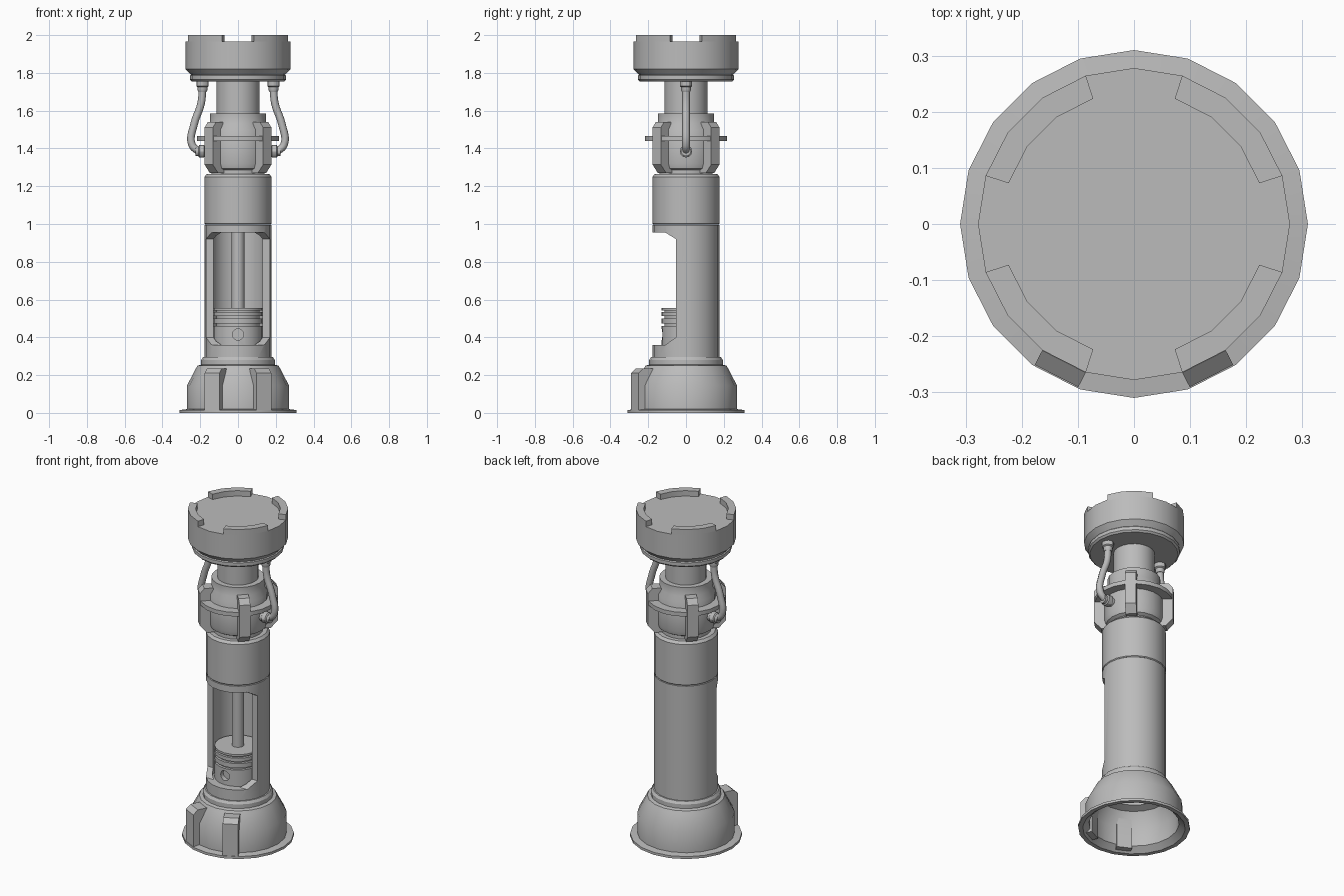
import bpy, bmesh, math
from mathutils import Vector, Matrix

if "Cube" in bpy.data.objects:
    bpy.data.objects.remove(bpy.data.objects["Cube"])

grey = bpy.data.materials.new("plain grey")
grey.diffuse_color = (0.5, 0.5, 0.5, 1)
grey.use_nodes = True
grey.node_tree.nodes["Principled BSDF"].inputs["Base Color"].default_value = grey.diffuse_color
SIDES = 20


def finish(name, bm, angle=30):
    bmesh.ops.recalc_face_normals(bm, faces=bm.faces)
    mesh = bpy.data.meshes.new(name)
    bm.to_mesh(mesh)
    bm.free()
    mesh.materials.append(grey)
    ob = bpy.data.objects.new(name, mesh)
    bpy.context.collection.objects.link(ob)
    smooth(ob, angle)
    return ob


def smooth(ob, angle=30):
    bpy.ops.object.select_all(action='DESELECT')
    ob.select_set(True)
    bpy.context.view_layer.objects.active = ob
    bpy.ops.object.shade_smooth_by_angle(angle=math.radians(angle))


def lathe(name, profile, sides=SIDES, matrix=None):
    """Spin (radius, height) points about z; radius 0 closes on the axis."""
    bm = bmesh.new()
    pts = [bm.verts.new((r, 0, z)) for r, z in profile]
    edges = [bm.edges.new(p) for p in zip(pts, pts[1:])]
    bmesh.ops.spin(bm, geom=pts + edges, cent=(0, 0, 0), axis=(0, 0, 1),
                   angle=math.tau, steps=sides, use_duplicate=False)
    bmesh.ops.remove_doubles(bm, verts=bm.verts, dist=0.0005)
    if matrix:
        bmesh.ops.transform(bm, matrix=matrix, verts=bm.verts)
    return finish(name, bm)


def prism(name, outline, width, azimuth):
    """Extrude an (outward, height) outline sideways, facing the azimuth."""
    bm = bmesh.new()
    face = bm.faces.new([bm.verts.new((r, -width / 2, z)) for r, z in outline])
    ext = bmesh.ops.extrude_face_region(bm, geom=[face])['geom']
    moved = [v for v in ext if isinstance(v, bmesh.types.BMVert)]
    bmesh.ops.translate(bm, vec=(0, width, 0), verts=moved)
    bmesh.ops.rotate(bm, matrix=Matrix.Rotation(math.radians(azimuth), 3, 'Z'),
                     verts=bm.verts)
    return finish(name, bm)


def cut(ob, cutter):
    mod = ob.modifiers.new("cut", 'BOOLEAN')
    mod.operation, mod.object, mod.solver = 'DIFFERENCE', cutter, 'EXACT'
    bpy.ops.object.select_all(action='DESELECT')
    bpy.context.view_layer.objects.active = ob
    ob.select_set(True)
    bpy.ops.object.modifier_apply(modifier=mod.name)
    bpy.data.objects.remove(cutter)
    smooth(ob)


# Hollow foot with thin bottom rim
lathe("foot", [(0, .285), (.16, .285), (.16, .24), (.205, .225), (.25, .14),
               (.25, .03), (.285, 0), (.31, 0), (.31, .015), (.27, .02),
               (.27, .145), (.223, .235), (.215, .25), (.195, .255),
               (.195, .28), (.185, .295), (0, .295)])

# Two front fins on the foot
for side, az in (("left", -117), ("right", -63)):
    prism(side + "_foot_fin", [(.235, .01), (.304, .01), (.304, .21),
                               (.275, .235), (.20, .235), (.235, .16)], .087, az)

# Lower barrel, hollow, with a window cut in the front
barrel = lathe("lower_barrel", [(0, .29), (.177, .29), (.177, .995), (0, .995)])
cavity = lathe("cavity_cutter", [(0, .36), (.142, .36), (.142, .955), (0, .955)])
cut(barrel, cavity)
window = prism("window_cutter", [(.053, .40), (.11, .36), (.3, .36), (.3, .955),
                                 (.11, .955), (.053, .92)], .6, -90)
cut(barrel, window)

# Piston with ring grooves and pin hole, and its rod
piston = lathe("piston", [(0, .35), (.13, .35), (.13, .46), (.115, .46),
                          (.115, .472), (.13, .472), (.13, .50), (.115, .50),
                          (.115, .512), (.13, .512), (.13, .533), (.115, .533),
                          (.115, .543), (.13, .543), (.13, .555), (0, .555)])
pin = lathe("pin_cutter", [(0, 0), (.03, 0), (.03, .2), (0, .2)], 16,
            Matrix.Translation((0, -.10, .415)) @ Matrix.Rotation(math.pi / 2, 4, 'X'))
cut(piston, pin)
lathe("piston_rod", [(.034, .55), (.034, .96)], 16)

# Upper barrel
lathe("upper_barrel", [(0, .998), (.173, .998), (.178, 1.003), (.178, 1.25),
                       (.165, 1.265), (0, 1.265)])

# Coupling core, collar and neck
lathe("coupling", [(.14, 1.26), (.14, 1.285), (.158, 1.295), (.165, 1.32),
                   (.165, 1.50), (.148, 1.53), (.148, 1.585), (.115, 1.585),
                   (.115, 1.76)])

# Flange around the coupling
lathe("coupling_flange", [(.15, 1.44), (.218, 1.44), (.218, 1.465), (.15, 1.465)])

# Four diagonal clamps
for i in range(4):
    prism("clamp_%d" % (i + 1), [(.13, 1.27), (.18, 1.27), (.22, 1.315),
                                 (.22, 1.51), (.195, 1.54), (.13, 1.54)],
          .062, 45 + 90 * i)

# Head
lathe("head", [(0, 1.755), (.245, 1.755), (.255, 1.765), (.255, 1.785),
               (.25, 1.79), (.278, 1.82), (.278, 1.967), (0, 1.967)])

# Four raised rim segments on top of the head
for i in range(4):
    bm = bmesh.new()
    rings = []
    for k in range(4):
        a = math.radians(18 + 18 * k + 90 * i)
        rings.append([bm.verts.new((r * math.cos(a), r * math.sin(a), z))
                      for r, z in ((.235, 1.96), (.278, 1.96), (.278, 2), (.235, 2))])
    for p, q in zip(rings, rings[1:]):
        for j in range(4):
            bm.faces.new((p[j], p[(j + 1) % 4], q[(j + 1) % 4], q[j]))
    bm.faces.new(rings[0])
    bm.faces.new(rings[-1])
    finish("rim_segment_%d" % (i + 1), bm)

# Side hoses with their fittings, mirrored left and right
for side, s in (("left", -1), ("right", 1)):
    curve = bpy.data.curves.new(side + "_hose", 'CURVE')
    curve.dimensions = '3D'
    curve.bevel_depth = .02
    curve.bevel_resolution = 2
    curve.resolution_u = 5
    spline = curve.splines.new('BEZIER')
    path = [(.188, 1.72), (.195, 1.64), (.232, 1.53), (.244, 1.42), (.205, 1.382)]
    spline.bezier_points.add(len(path) - 1)
    for p, (x, z) in zip(spline.bezier_points, path):
        p.co = (s * x, 0, z)
        p.handle_left_type = p.handle_right_type = 'AUTO'
    curve.materials.append(grey)
    hose = bpy.data.objects.new(side + "_hose", curve)
    bpy.context.collection.objects.link(hose)
    lathe(side + "_top_fitting", [(0, 1.70), (.022, 1.70), (.026, 1.71), (.026, 1.725),
                                  (.033, 1.73), (.033, 1.76), (0, 1.76)], 12,
          Matrix.Translation((s * .188, 0, 0)))
    lathe(side + "_bottom_fitting", [(.026, .15), (.026, .175), (.033, .18), (.033, .205),
                                     (.026, .21), (.026, .225), (0, .225)], 12,
          Matrix.Translation((0, 0, 1.385)) @ Matrix.Rotation(s * math.pi / 2, 4, 'Y'))
